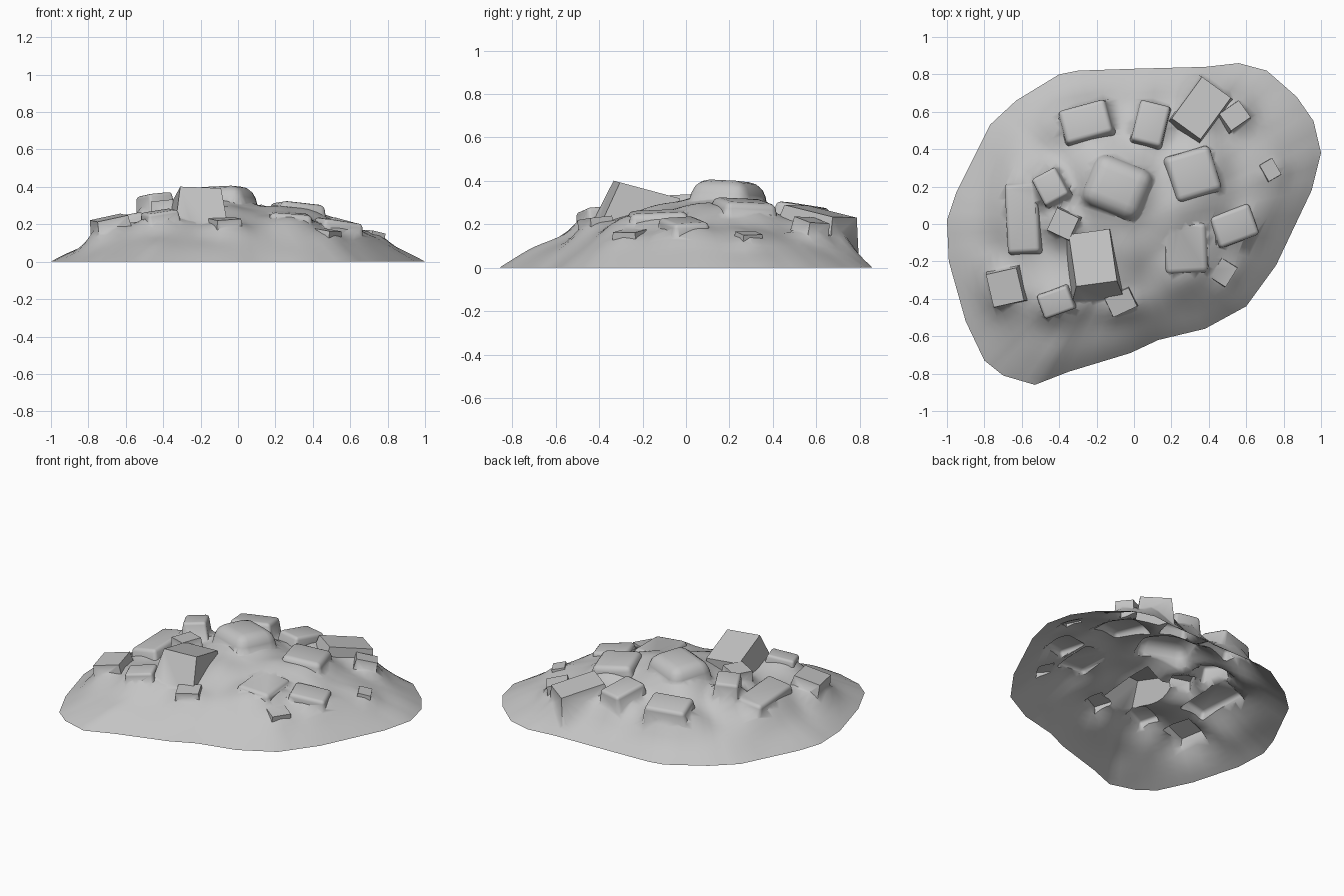
import bpy, bmesh, math
from mathutils import Vector, Matrix, noise

cube = bpy.data.objects.get("Cube")
if cube:
    bpy.data.objects.remove(cube, do_unlink=True)

GREY = (.55, .55, .55, 1)
stone = bpy.data.materials.new("grey stone")
stone.use_nodes = True
stone.diffuse_color = GREY
stone.node_tree.nodes["Principled BSDF"].inputs["Base Color"].default_value = GREY


def add_object(name, bm):
    """Turn a bmesh into a named stone object."""
    mesh = bpy.data.meshes.new(name)
    bmesh.ops.recalc_face_normals(bm, faces=bm.faces)
    bm.to_mesh(mesh)
    bm.free()
    mesh.materials.append(stone)
    obj = bpy.data.objects.new(name, mesh)
    bpy.context.collection.objects.link(obj)
    return obj


# Outline of the heap on the ground
RIM = [(.56, .86), (.71, .82), (.87, .68), (.96, .55), (1, .38), (.95, .18),
       (.76, -.22), (.6, -.44), (.38, -.56), (.13, -.62), (-.02, -.69),
       (-.35, -.79), (-.53, -.86), (-.7, -.81), (-.8, -.73), (-.9, -.52),
       (-.99, -.2), (-1, .02), (-.95, .17), (-.77, .53), (-.63, .66),
       (-.4, .8), (-.3, .82), (0, .83), (.38, .84)]
CROWN_HEIGHT = .27
RING_COUNT = 26
RIM_STEPS = 3

# Chunks: x, y, top, width, depth, yaw
SHARP = [
    (-.69, -.34, .235, .17, .18, 13),
    (.36, .62, .26, .19, .28, -36),
    (.48, -.26, .17, .1, .12, -32),
    (.73, .29, .16, .08, .1, 30),
    (-.07, -.42, .23, .14, .11, 25),
    (-.38, 0, .33, .13, .13, -25),
    (.54, .58, .22, .13, .11, 35),
]
ROUNDED = [
    (-.6, .03, .25, .17, .36, 3),
    (-.26, .55, .28, .25, .18, 15),
    (.09, .54, .29, .16, .22, -14),
    (.32, .27, .31, .24, .24, 17),
    (.28, -.13, .26, .22, .26, 3),
    (.54, -.01, .22, .22, .17, 20),
    (-.42, -.42, .27, .17, .13, 20),
    (-.45, .2, .36, .14, .16, 28),
]
BOULDER = (-.09, .2, .4, .3, .26, -22)
SLAB = (-.22, -.18, .36, .22, .29, 8)


def ground_height(x, y, scale):
    """Domed mound, swelling with loose earth around every chunk."""
    base = CROWN_HEIGHT * (1 - scale ** 2.2)
    base += .05 * noise.noise(Vector((x * 4, y * 4, 1.7))) * min(1, (1 - scale) * 2.5)
    swell = 0
    for cx, cy, top, width, depth, yaw in SHARP + ROUNDED + [BOULDER]:
        local = Matrix.Rotation(math.radians(-yaw), 2) @ Vector((x - cx, y - cy))
        reach = Vector((local.x / width, local.y / depth)).length
        swell += (max(0, top - .01 - base) * math.exp(-2 * reach ** 2)) ** 3
    return base + swell ** (1 / 3) * min(1, (1 - scale) * 5)


def build_mound():
    """Mound with a skirt below ground, trimmed off after the union."""
    outline = []
    for a, b in zip(RIM, RIM[1:] + RIM[:1]):
        outline += [Vector(a).lerp(Vector(b), k / RIM_STEPS) for k in range(RIM_STEPS)]
    bm = bmesh.new()
    loops = [[bm.verts.new((p.x, p.y, -.5)) for p in outline]]
    for ring in range(RING_COUNT):
        scale = 1 - ring / RING_COUNT
        loops.append([bm.verts.new((p.x * scale, p.y * scale,
                                    ground_height(p.x * scale, p.y * scale, scale)))
                      for p in outline])
    crown = bm.verts.new((0, 0, ground_height(0, 0, 0)))
    count = len(outline)
    for i in range(count):
        j = (i + 1) % count
        for lower, upper in zip(loops, loops[1:]):
            bm.faces.new((lower[i], lower[j], upper[j], upper[i]))
        bm.faces.new((loops[-1][i], loops[-1][j], crown))
    bm.faces.new(loops[0])
    return add_object("rubble_heap", bm)


def build_chunk(x, y, top, width, depth, yaw, rounding=0, lean=None):
    """Tapered block, top centre at the point, leaning away from the crown."""
    bm = bmesh.new()
    bmesh.ops.create_cube(bm, size=1)
    for v in bm.verts:
        flare = 1 if v.co.z > 0 else 1.4
        v.co = Vector((v.co.x * width * flare, v.co.y * depth * flare, (v.co.z - .5) * .3))
    if rounding:
        bmesh.ops.bevel(bm, geom=bm.edges[:], offset=rounding * min(width, depth),
                        segments=3, profile=.5, affect='EDGES')
    lean = lean or Vector((-y, x, 0)) * 16
    tilt = Matrix.Rotation(math.radians(lean.length), 4, lean)
    bm.transform(Matrix.Translation((x, y, top)) @ tilt
                 @ Matrix.Rotation(math.radians(yaw), 4, 'Z'))
    return add_object("stone_chunk", bm)


def merge(heap, chunk):
    """Fuse a chunk into the skin of the heap."""
    mod = heap.modifiers.new("merge", 'BOOLEAN')
    mod.operation = 'UNION'
    mod.solver = 'EXACT'
    mod.object = chunk
    bpy.context.view_layer.objects.active = heap
    bpy.ops.object.modifier_apply(modifier=mod.name)
    bpy.data.objects.remove(chunk, do_unlink=True)


heap = build_mound()
for spec in SHARP:
    merge(heap, build_chunk(*spec))
for spec in ROUNDED:
    merge(heap, build_chunk(*spec, rounding=.12))
# Smooth boulder on the crown, and the slab tipped up at the front
merge(heap, build_chunk(*BOULDER, rounding=.25))
merge(heap, build_chunk(*SLAB, lean=Vector((-15, 0, 0))))

# Trim at ground level, leaving an open shell, and weld tiny slivers
bm = bmesh.new()
bm.from_mesh(heap.data)
bmesh.ops.bisect_plane(bm, geom=bm.verts[:] + bm.edges[:] + bm.faces[:], dist=.0001,
                       plane_co=(0, 0, 0), plane_no=(0, 0, 1), clear_inner=True)
bmesh.ops.remove_doubles(bm, verts=bm.verts, dist=.004)
bmesh.ops.triangulate(bm, faces=bm.faces)
bm.to_mesh(heap.data)
bm.free()

bpy.ops.object.select_all(action='DESELECT')
heap.select_set(True)
bpy.context.view_layer.objects.active = heap
bpy.ops.object.shade_smooth_by_angle(angle=math.radians(55))
